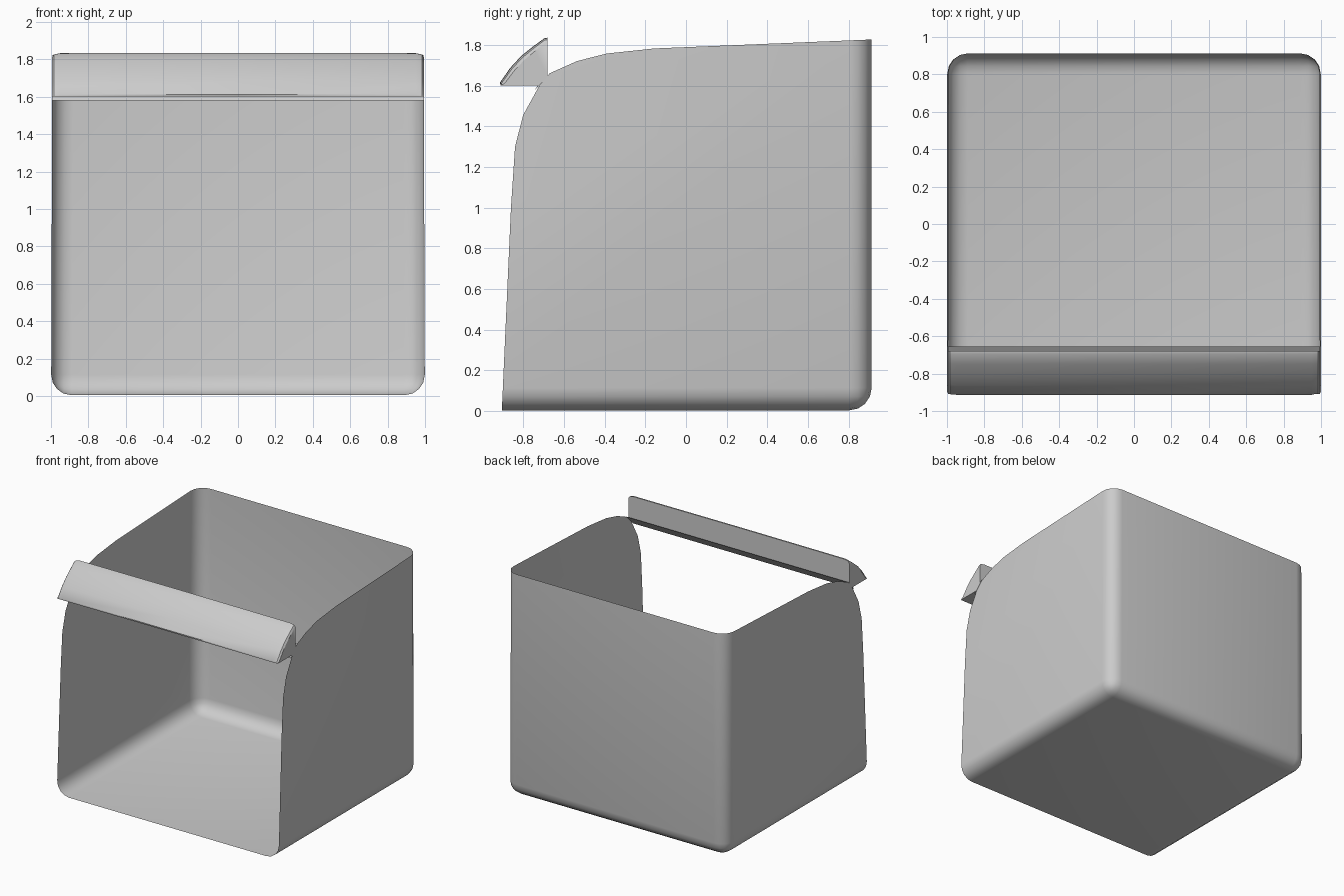
import bpy, bmesh
from mathutils import Vector

if "Cube" in bpy.data.objects:
    bpy.data.objects.remove(bpy.data.objects["Cube"])


def finish(name, bm, angle):
    mesh = bpy.data.meshes.new(name)
    bm.to_mesh(mesh)
    bm.free()
    obj = bpy.data.objects.new(name, mesh)
    bpy.context.collection.objects.link(obj)
    bpy.ops.object.select_all(action='DESELECT')
    obj.select_set(True)
    bpy.context.view_layer.objects.active = obj
    bpy.ops.object.shade_smooth_by_angle(angle=angle)
    return obj


# Open shell: rounded box without front and top
bm = bmesh.new()
bmesh.ops.create_cube(bm, size=2)
for v in bm.verts:
    s = v.co
    top = s.z > 0
    v.co = ((0.992 if top else 0.999) * s.x,
            0.912 if s.y > 0 else -1.0,
            2.0 if top else 0.004)
bm.normal_update()
bmesh.ops.delete(bm, geom=[f for f in bm.faces
                           if f.normal.y < -0.9 or f.normal.z > 0.9], context='FACES')
bmesh.ops.bevel(bm, geom=[e for e in bm.edges if not e.is_boundary],
                offset=0.11, segments=4, profile=0.5, affect='EDGES')

# Trim the shell to the convex side outline
outline = [(-0.905, 0.0), (-0.86, 1.0), (-0.84, 1.3), (-0.80, 1.455), (-0.72, 1.6),
           (-0.67, 1.66), (-0.535, 1.72), (-0.39, 1.757), (-0.155, 1.782), (0.912, 1.826)]
for (y0, z0), (y1, z1) in zip(outline, outline[1:]):
    bmesh.ops.bisect_plane(bm, geom=bm.verts[:] + bm.edges[:] + bm.faces[:],
                           plane_co=Vector((0, y0, z0)),
                           plane_no=Vector((0, -(z1 - z0), y1 - y0)), clear_outer=True)
finish("bin_shell", bm, 0.7)

# Front handle bar: fan-shaped section with softened ends
arc = [(-0.915, 1.613), (-0.865, 1.685), (-0.81, 1.745), (-0.75, 1.793), (-0.695, 1.833)]
rest = [(-0.68, 1.835), (-0.68, 1.65), (-0.655, 1.668), (-0.742, 1.58), (-0.728, 1.6), (-0.91, 1.6)]
pivot = Vector((-0.68, 1.6))
bm = bmesh.new()
rings = []
for x, inset in [(-0.995, 0.025), (-0.985, 0.01), (-0.95, 0.002), (0, 0),
                 (0.95, 0.002), (0.985, 0.01), (0.995, 0.025)]:
    ring = []
    for i, p in enumerate(arc + rest):
        p = Vector(p)
        if i <= len(arc):
            p += (pivot - p).normalized() * inset
        ring.append(bm.verts.new((x, p.x, p.y)))
    rings.append(ring)
for a, b in zip(rings, rings[1:]):
    for i in range(len(a)):
        j = (i + 1) % len(a)
        bm.faces.new((a[i], a[j], b[j], b[i]))
bm.faces.new(rings[0])
bm.faces.new(rings[-1])
bmesh.ops.recalc_face_normals(bm, faces=bm.faces[:])
finish("front_bar", bm, 0.6)
